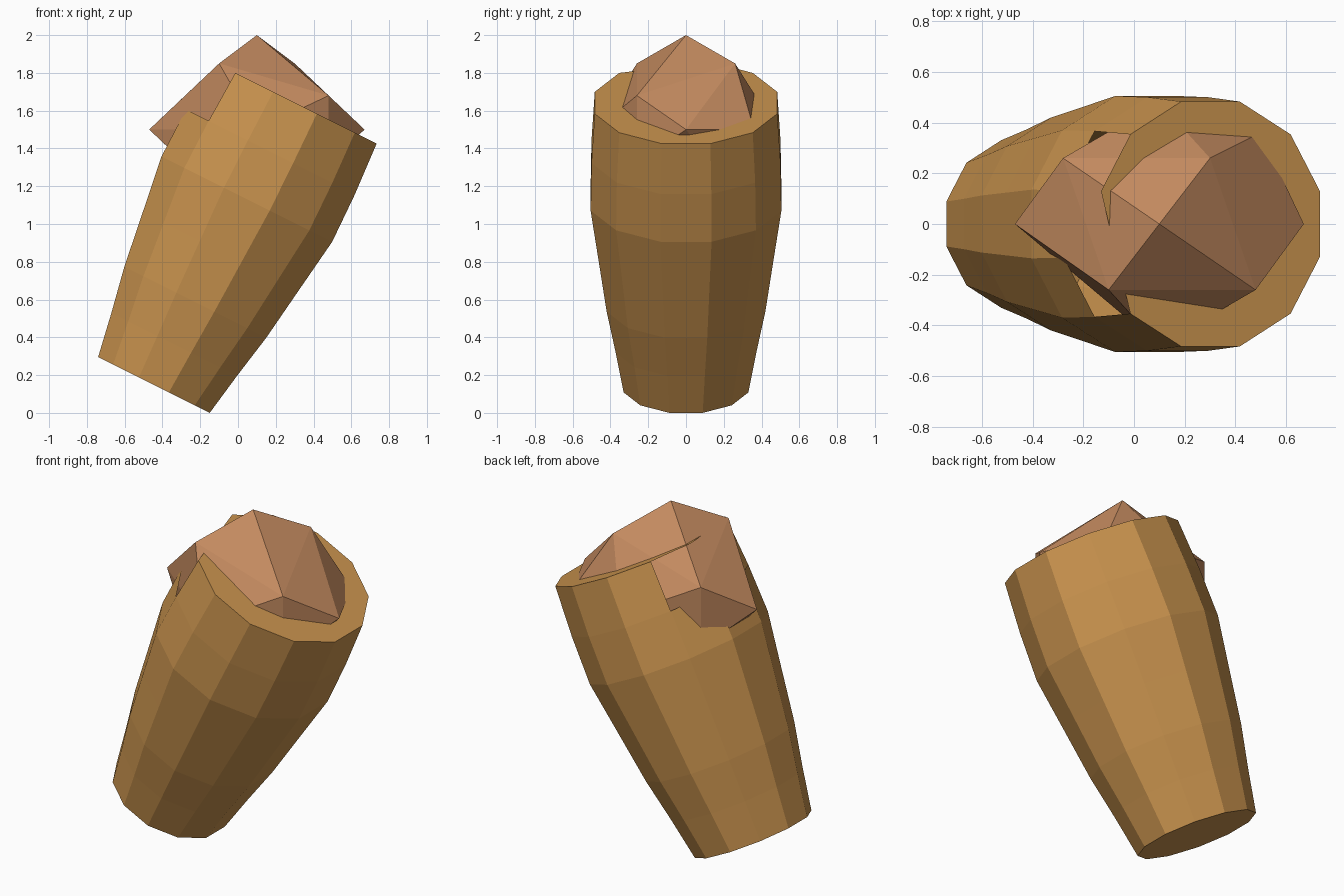
import bpy, bmesh, math
from mathutils import Vector, Matrix

if "Cube" in bpy.data.objects:
    bpy.data.objects.remove(bpy.data.objects["Cube"])


def material(name, srgb):
    m = bpy.data.materials.new(name)
    lin = [((c / 255 + 0.055) / 1.055) ** 2.4 for c in srgb]
    m.diffuse_color = (*lin, 1)
    m.use_nodes = True
    m.node_tree.nodes["Principled BSDF"].inputs["Base Color"].default_value = m.diffuse_color
    return m


def finish(bm, name, mat):
    me = bpy.data.meshes.new(name)
    bm.to_mesh(me)
    bm.free()
    me.materials.append(mat)
    ob = bpy.data.objects.new(name, me)
    bpy.context.collection.objects.link(ob)
    return ob


wood = material("golden brown", (201, 147, 78))
clay = material("reddish tan", (195, 138, 95))

# Tapered twelve-sided body: (distance along axis, radius)
SIDES = 12
profile = [(0, 0.342), (0.24, 0.385), (0.49, 0.435), (0.79, 0.478),
           (1.10, 0.523), (1.38, 0.518), (1.67, 0.50)]
bm = bmesh.new()
rings = []
for s, r in profile:
    ring = []
    for i in range(SIDES):
        a = math.radians(15 + 30 * i)
        ring.append(bm.verts.new((r * math.cos(a), r * math.sin(a), s)))
    rings.append(ring)
for k in range(len(rings) - 1):
    for i in range(SIDES):
        # Broken gap in the top band on the left
        if k == len(rings) - 2 and i in (4, 5, 6):
            continue
        j = (i + 1) % SIDES
        bm.faces.new((rings[k][i], rings[k][j], rings[k + 1][j], rings[k + 1][i]))
bm.faces.new(rings[0][::-1])
# Top plate with one corner broken off
bm.faces.new([v for i, v in enumerate(rings[-1]) if i != 6])
bm.verts.remove(rings[-1][6])

# Lean the body to the right
tilt = Matrix.Rotation(math.atan(0.5), 4, 'Y')
bm.transform(Matrix.Translation((-0.445, 0, 0.148)) @ tilt)
finish(bm, "body", wood)

# Faceted lump sitting in the mouth
bm = bmesh.new()
points = [(0, 0, 0.5), (0, 0, -0.5), (0, 0.48, 0), (0, -0.48, 0), (0.40, 0.36, 0.0)]
for m in (1, -1):
    points.append((0.57 * m, 0, 0))
    for h in (1, -1):
        points.append((0.20 * m, 0.26 * m, 0.35 * h))
        points.append((0.38 * m, -0.26 * m, 0.18 * h))
for p in points:
    bm.verts.new(Vector(p) + Vector((0.1, 0, 1.5)))
bmesh.ops.convex_hull(bm, input=bm.verts[:])
bmesh.ops.recalc_face_normals(bm, faces=bm.faces[:])
finish(bm, "faceted_lump", clay)
